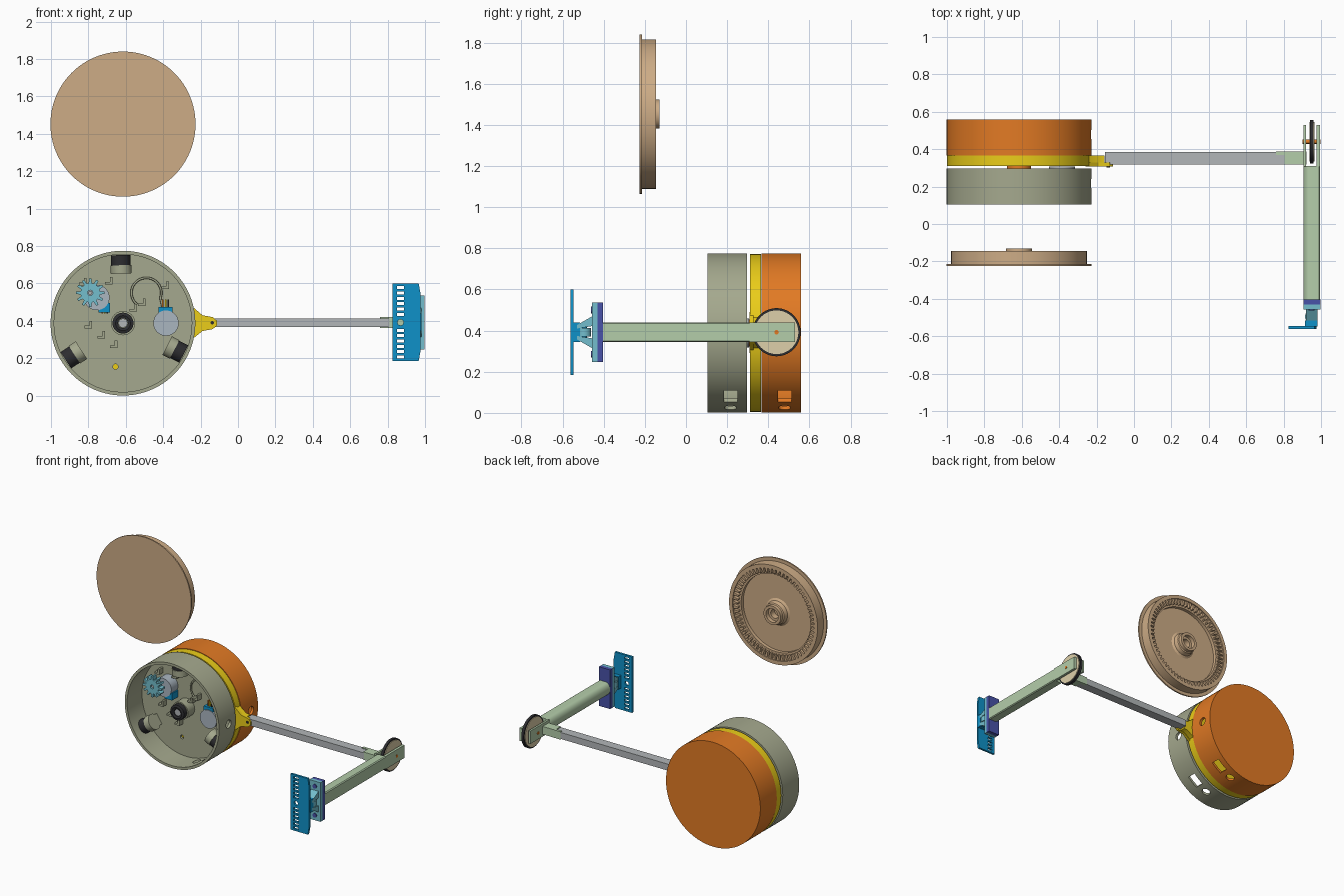
import bpy, bmesh
from math import pi, sin, cos, radians
from mathutils import Vector, Matrix

if "Cube" in bpy.data.objects:
    bpy.data.objects.remove(bpy.data.objects["Cube"])

CX, CZ = -0.615, 0.388          # drum axis
mats = {}

def lin(c):
    return c / 12.92 if c <= 0.04045 else ((c + 0.055) / 1.055) ** 2.4

def material(name, r, g, b):
    m = bpy.data.materials.new(name)
    m.diffuse_color = (lin(r / 255), lin(g / 255), lin(b / 255), 1)
    m.use_nodes = True
    m.node_tree.nodes["Principled BSDF"].inputs["Base Color"].default_value = m.diffuse_color
    mats[name] = m

for row in [("sage", 165, 169, 142), ("orange", 226, 122, 36), ("yellow", 235, 205, 25),
            ("tan", 205, 172, 134), ("steel", 178, 182, 184), ("mint", 180, 205, 170),
            ("indigo", 72, 82, 168), ("cyan", 115, 190, 205), ("blue", 15, 145, 200),
            ("black", 45, 45, 48), ("beige", 222, 208, 170), ("silver", 170, 182, 192)]:
    material(*row)

def finish(name, bm, col):
    bmesh.ops.remove_doubles(bm, verts=bm.verts, dist=1e-5)
    bmesh.ops.recalc_face_normals(bm, faces=bm.faces)
    me = bpy.data.meshes.new(name)
    bm.to_mesh(me)
    bm.free()
    ob = bpy.data.objects.new(name, me)
    bpy.context.collection.objects.link(ob)
    if col:
        me.materials.append(mats[col])
    return ob

AX = {'x': lambda u, v, w: (w, u, v), 'y': lambda u, v, w: (u, w, v), 'z': lambda u, v, w: (u, v, w)}

def add_prism(bm, pts, axis, a, b):
    f = AX[axis]
    lo = [bm.verts.new(f(u, v, a)) for u, v in pts]
    hi = [bm.verts.new(f(u, v, b)) for u, v in pts]
    bm.faces.new(lo)
    bm.faces.new(hi[::-1])
    for i in range(len(pts)):
        j = (i + 1) % len(pts)
        bm.faces.new((lo[i], hi[i], hi[j], lo[j]))

def prism(name, pts, axis, a, b, col):
    bm = bmesh.new()
    add_prism(bm, pts, axis, a, b)
    return finish(name, bm, col)

def rect(u0, u1, v0, v1):
    return [(u0, v0), (u1, v0), (u1, v1), (u0, v1)]

def circle(u, v, r, n=32):
    return [(u + r * cos(2 * pi * i / n), v + r * sin(2 * pi * i / n)) for i in range(n)]

def box(name, x0, x1, y0, y1, z0, z1, col):
    return prism(name, rect(x0, x1, y0, y1), 'z', z0, z1, col)

def lathe(name, prof, cx, cz, col, n=96):
    bm = bmesh.new()
    rings = [[bm.verts.new((cx + r * cos(2 * pi * i / n), y, cz + r * sin(2 * pi * i / n)))
              for i in range(n)] for r, y in prof]
    for p, q in zip(rings, rings[1:]):
        for i in range(n):
            j = (i + 1) % n
            bm.faces.new((p[i], p[j], q[j], q[i]))
    return finish(name, bm, col)

def cut(ob, cutter):
    m = ob.modifiers.new("cut", 'BOOLEAN')
    m.operation, m.solver, m.object = 'DIFFERENCE', 'EXACT', cutter
    bpy.context.view_layer.objects.active = ob
    bpy.ops.object.modifier_apply(modifier="cut")
    bpy.data.objects.remove(cutter)

def place_radial(ob, deg):
    # built along +x from the origin, swung about the drum axis
    ob.data.transform(Matrix.Translation((CX, 0, CZ)) @ Matrix.Rotation(-radians(deg), 4, 'Y'))

# Two identical drums, open to the front, with wall holes
def drum(name, y, col):
    ob = lathe(name, [(0, y + .193), (.387, y + .193), (.387, y), (.368, y), (.368, y + .175), (0, y + .175)],
               CX, CZ, col)
    bm = bmesh.new()
    for deg, square in ((0, False), (-53, True), (-70, False)):
        before = set(bm.verts)
        add_prism(bm, rect(y + .08, y + .146, -.046, .046) if square else circle(y + .112, 0, .03),
                  'x', .3, .45)
        new = [v for v in bm.verts if v not in before]
        bmesh.ops.transform(bm, verts=new, matrix=Matrix.Translation((CX, 0, CZ))
                            @ Matrix.Rotation(-radians(deg), 4, 'Y'))
    cut(ob, finish("drum_cutter", bm, None))
    return ob

green = drum("front_drum", .104, "sage")
cut(green, prism("peep_cutter", circle(-.655, .155, .014, 20), 'y', .25, .33, None))
drum("rear_drum", .367, "orange")

# Yellow middle disc with its bar socket
lathe("middle_disc", [(0, .31), (.384, .31), (.384, .365), (0, .365)], CX, CZ, "yellow", 48)
prism("socket_front", [(-.26, .49), (-.19, .43), (-.135, .42), (-.112, .40), (-.112, .376), (-.135, .356),
                       (-.19, .346), (-.26, .29)], 'y', .308, .328, "yellow")
prism("socket_rear", [(-.26, .48), (-.19, .425), (-.157, .42), (-.157, .356), (-.19, .35), (-.26, .30)],
      'y', .328, .366, "yellow")
prism("socket_bolt", circle(-.138, .39, .009, 16), 'y', .303, .33, "black")
lathe("axle", [(0, .285), (.065, .285), (.065, .315), (0, .315)], CX, CZ, "orange", 40)

# Toothed lid above the drum
lathe("lid", [(0, -.225), (.388, -.225), (.388, -.215), (.363, -.215), (.363, -.145), (.335, -.145),
              (.335, -.175), (.285, -.175), (.285, -.2), (.1, -.2), (.085, -.19), (.078, -.16), (.07, -.155),
              (.07, -.13), (.05, -.13), (.05, -.16), (.032, -.16), (.032, -.205), (0, -.205)], CX, 1.452, "tan")
bm = bmesh.new()
for i in range(64):
    before = set(bm.verts)
    add_prism(bm, [(.338, -.012), (.338, .012), (.298, .005), (.298, -.005)], 'y', -.18, -.152)
    bmesh.ops.transform(bm, verts=[v for v in bm.verts if v not in before],
                        matrix=Matrix.Translation((CX, 0, 1.452)) @ Matrix.Rotation(2 * pi * i / 64, 4, 'Y'))
finish("lid_teeth", bm, "tan")

# Radial rollers in sleeves
for k, deg in enumerate((92, 213, 333)):
    place_radial(prism(f"roller_{k}", circle(.215, 0, .052), 'x', .305, .364, "black"), deg)
    place_radial(prism(f"roller_sleeve_{k}", circle(.215, 0, .056), 'x', .265, .31, "sage"), deg)
    place_radial(prism(f"roller_foot_{k}", rect(.215, .282, -.04, .04), 'x', .27, .36, "sage"), deg)

# Central bearing
lathe("bearing_post", [(0, .28), (.065, .28), (.065, .2), (0, .2)], CX, CZ, "sage", 40)
lathe("bearing", [(.056, .21), (.056, .165), (.04, .16), (.026, .165), (.026, .21)], CX, CZ, "black", 40)
lathe("bearing_core", [(0, .17), (.024, .17), (.024, .21)], CX, CZ, "steel", 32)

# Front motor with star gear, and rear-facing motor
gear = []
for i in range(12):
    for da, r in ((-.17, .052), (-.08, .077), (.08, .077), (.17, .052)):
        a = 2 * pi * i / 12 + da
        gear.append((-.79 + r * cos(a), .55 + r * sin(a)))
star = prism("star_gear", gear, 'y', .12, .165, "cyan")
cut(star, prism("gear_cutter", circle(-.79, .55, .014, 16), 'y', .1, .18, None))
prism("gear_shaft", circle(-.79, .55, .011, 16), 'y', .13, .22, "steel")
prism("front_motor", circle(-.755, .525, .068, 40), 'y', .2, .278, "silver")
box("front_motor_box", -.745, -.685, .205, .278, .445, .495, "blue")
prism("rear_motor", circle(-.385, CZ, .068, 40), 'y', .2, .278, "silver")
box("rear_motor_box", -.425, -.35, .205, .278, .44, .475, "blue")
prism("rear_motor_flange", circle(-.385, CZ, .07, 40), 'y', .29, .307, "steel")
for k, (x, z) in enumerate(((-.73, .46), (-.405, .485))):
    for i, col in enumerate(("orange", "yellow", "black")):
        box(f"motor_wire_{k}_{i}", x + i * .014, x + i * .014 + .008, .22, .275, z - .02, z + .03, col)

# Cable guide ring and small clips on the drum floor
cu = bpy.data.curves.new("cable_guide", 'CURVE')
cu.dimensions, cu.bevel_depth, cu.bevel_resolution = '3D', .006, 2
sp = cu.splines.new('POLY')
pts = [(-.49 + .08 * cos(radians(a)), .55 + .08 * sin(radians(a))) for a in range(230, -21, -10)] + [(-.4, .46)]
sp.points.add(len(pts) - 1)
for p, (x, z) in zip(sp.points, pts):
    p.co = (x, .262, z, 1)
cu.materials.append(mats["sage"])
bpy.context.collection.objects.link(bpy.data.objects.new("cable_guide", cu))
for k, (x, z) in enumerate(((-.83, .61), (-.69, .615), (-.39, .59), (-.80, .38), (-.665, .275), (-.73, .325),
                            (-.515, .5), (-.56, .47))):
    prism(f"floor_clip_{k}", [(x - .02, z - .02), (x + .02, z - .02), (x + .02, z + .02), (x + .006, z + .02),
                              (x + .006, z - .006), (x - .02, z - .006)], 'y', .235, .28, "sage")

# Long bar and elbow connector
box("long_bar", -.155, .81, .317, .385, .366, .414, "steel")
box("elbow_connector", .805, .922, .317, .387, .362, .42, "mint")
box("elbow_tab", .76, .81, .368, .388, .362, .42, "mint")

# Forearm with forked end
arc = [(.94 + .035 * cos(radians(a)), .392 + .0475 * sin(radians(a))) for a in range(90, 271, 15)]
prism("forearm", arc + [(.988, .3445), (.995, .35), (.995, .434), (.988, .4395)], 'y', -.403, .31, "mint")
box("fork_inner", .905, .92, .308, .53, .345, .44, "mint")
box("fork_outer", .976, .995, .308, .53, .345, .44, "mint")

# Elbow wheel and its pin
prism("elbow_wheel_rim", circle(.44, .392, .117, 64), 'x', .942, .961, "black")
prism("elbow_wheel", circle(.44, .392, .106, 64), 'x', .937, .966, "beige")
prism("elbow_pin", circle(.44, .392, .011, 20), 'x', .9, .997, "orange")

# Wrist plates, bolts and tapered hinge
box("wrist_plate_rear", .905, .996, -.43, -.403, .247, .537, "indigo")
box("wrist_plate_front", .905, .996, -.456, -.43, .247, .537, "cyan")
for k, z in enumerate((.285, .5)):
    prism(f"wrist_bolt_{k}", circle(.95, z, .016, 20), 'y', -.462, -.45, "indigo")
for k, s in enumerate((1, -1)):
    prism(f"hinge_web_{k}", [(-.455, .392 + s * .078), (-.53, .392 + s * .035), (-.53, .392 + s * .018),
                             (-.455, .392 + s * .03)], 'x', .92, .98, "cyan")
prism("hinge_knuckle", circle(.948, -.495, .034), 'z', .372, .412, "cyan")
prism("hinge_pin", circle(.948, -.495, .013, 20), 'z', .345, .44, "blue")
box("hinge_block", .915, .98, -.548, -.515, .345, .44, "blue")

# Slotted hand plate
hand = prism("hand_plate", [(.825, .185), (.966, .185), (.976, .24), (.976, .545), (.966, .6), (.825, .6)],
             'y', -.562, -.546, "blue")
bm = bmesh.new()
for i in range(14):
    z = .392 + (i - 6.5) * .0285
    if i not in (6, 7):
        add_prism(bm, rect(.85, .888, z - .008, z + .008), 'y', -.6, -.52)
add_prism(bm, circle(.869, .392, .016, 20), 'y', -.6, -.52)
cut(hand, finish("slot_cutter", bm, None))

bpy.ops.object.select_all(action='DESELECT')
for ob in bpy.context.scene.objects:
    if ob.type == 'MESH':
        ob.select_set(True)
        bpy.context.view_layer.objects.active = ob
bpy.ops.object.shade_smooth_by_angle()
